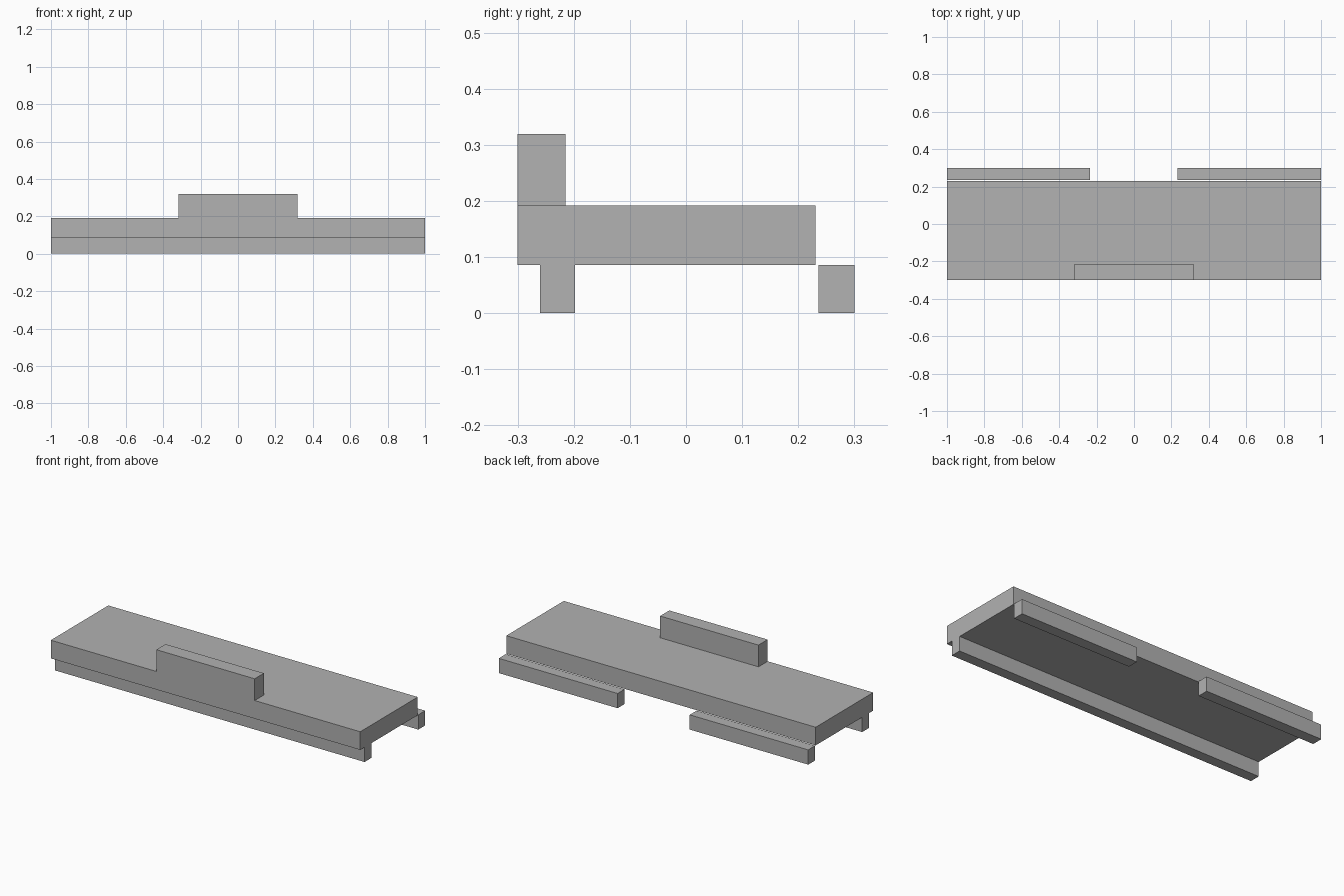
import bpy
import bmesh
from mathutils import Vector

cube = bpy.data.objects.get("Cube")
if cube:
    bpy.data.objects.remove(cube, do_unlink=True)

# Single plain grey
grey = bpy.data.materials.new("plain_grey")
grey.use_nodes = True
colour = (0.445, 0.445, 0.445, 1)
grey.diffuse_color = colour
for node in grey.node_tree.nodes:
    if node.type == "BSDF_PRINCIPLED":
        node.inputs["Base Color"].default_value = colour


def box(name, low, high):
    """Flat-sided block between two opposite corners."""
    low, high = Vector(low), Vector(high)
    bm = bmesh.new()
    bmesh.ops.create_cube(bm, size=1)
    bmesh.ops.scale(bm, vec=high - low, verts=bm.verts)
    bmesh.ops.translate(bm, vec=(low + high) / 2, verts=bm.verts)
    mesh = bpy.data.meshes.new(name)
    bm.to_mesh(mesh)
    bm.free()
    mesh.materials.append(grey)
    obj = bpy.data.objects.new(name, mesh)
    bpy.context.collection.objects.link(obj)
    return obj


deck_bottom, deck_top = 0.086, 0.192

# Main slab
box("deck", (-1, -0.3, deck_bottom), (1, 0.231, deck_top))

# Short raised block at the middle of the front edge
box("front_upstand", (-0.318, -0.3, deck_top), (0.318, -0.215, 0.319))

# Full-length rail under the front
box("front_rail", (-1, -0.26, 0), (1, -0.198, deck_bottom))

# Pair of rails just behind the deck, with a gap between them
box("left_rear_rail", (0.232, 0.236, 0), (1, 0.3, deck_bottom))
box("right_rear_rail", (-1, 0.236, 0), (-0.234, 0.3, deck_bottom))
